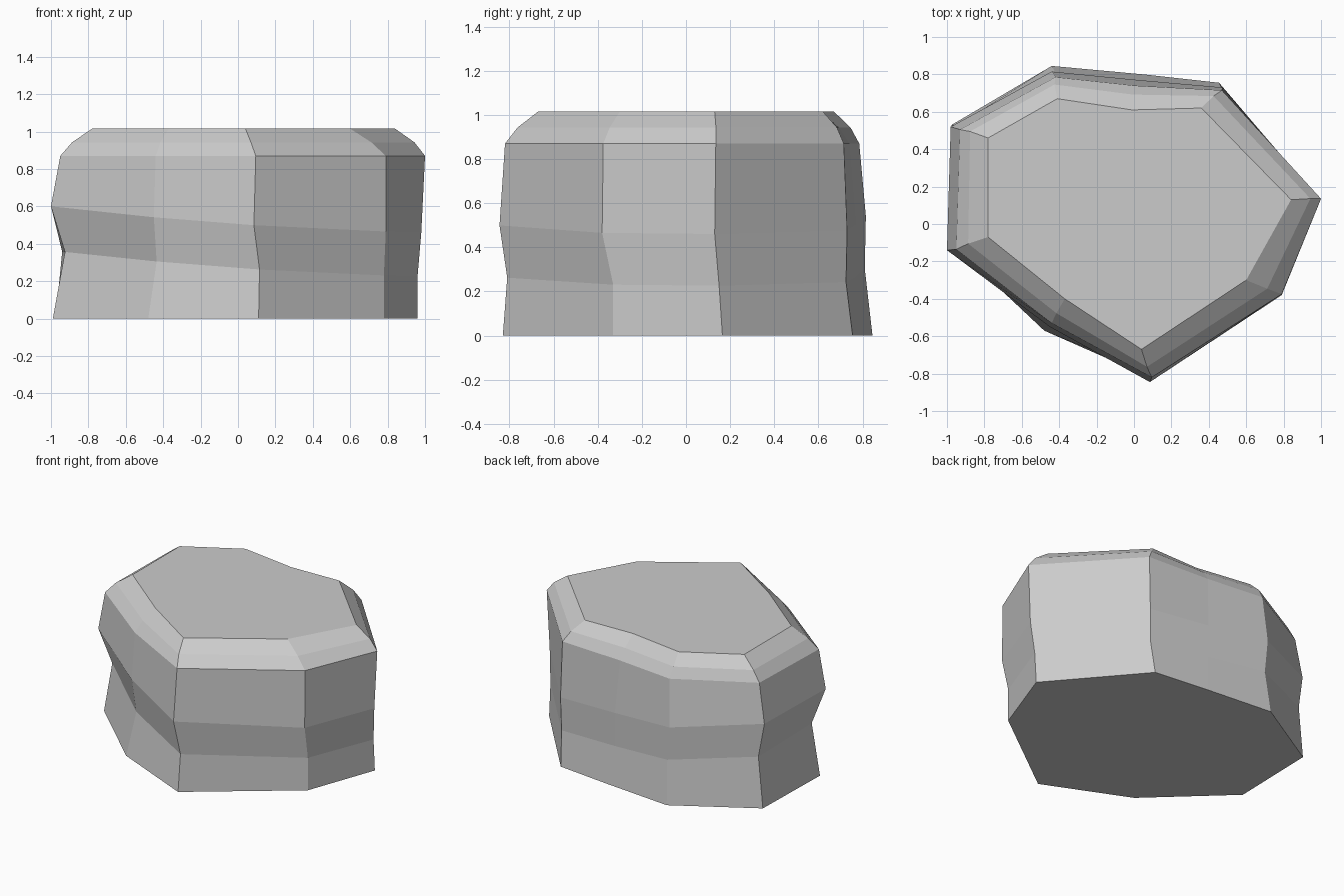
import bpy
import bmesh

# Remove the default object
default_cube = bpy.data.objects.get("Cube")
if default_cube:
    bpy.data.objects.remove(default_cube, do_unlink=True)


def make_material(name, colour):
    material = bpy.data.materials.new(name)
    material.use_nodes = True
    material.diffuse_color = colour
    for node in material.node_tree.nodes:
        if node.type == "BSDF_PRINCIPLED":
            node.inputs["Base Color"].default_value = colour
    return material


def flat_height(height):
    return lambda x: height


def sloping_height(height):
    # Strata rise gently towards the model's right side
    return lambda x: height - 0.07 * x + 0.025 * x * x


def outline(points, height):
    # Outline in hundredths, placed at the height of its stratum
    return [(x / 100, y / 100, height(x / 100)) for x, y in points]


def bevel_outline(lower, upper, bulge):
    # Slightly swollen ring halfway up the sloping shoulder
    return [((a[0] + b[0]) / 2 * bulge, (a[1] + b[1]) / 2 * bulge, (a[2] + b[2]) / 2)
            for a, b in zip(lower, upper)]


def loft_solid(name, outlines, material):
    bm = bmesh.new()
    rings = [[bm.verts.new(point) for point in ring] for ring in outlines]
    count = len(rings[0])
    for lower, upper in zip(rings, rings[1:]):
        for i in range(count):
            j = (i + 1) % count
            bm.faces.new((lower[i], lower[j], upper[j], upper[i]))
    bm.faces.new(list(reversed(rings[0])))
    bm.faces.new(rings[-1])
    bmesh.ops.recalc_face_normals(bm, faces=bm.faces[:])
    mesh = bpy.data.meshes.new(name)
    bm.to_mesh(mesh)
    bm.free()
    mesh.materials.append(material)
    rock = bpy.data.objects.new(name, mesh)
    bpy.context.collection.objects.link(rock)
    return rock


# Nine corners per outline, anticlockwise from the back right
base = outline([(-97.5, 53), (-99, -9), (-48, -57), (11, -83), (78, -33),
                (96, 16.5), (45.5, 75.5), (5, 80), (-44, 84.5)], flat_height(0))
waist = outline([(-94, 53), (-92.5, -9), (-43.5, -52), (11.5, -81), (78, -33),
                 (96, 15), (47, 72.5), (2, 77), (-42, 81)], sloping_height(0.27))
bulge = outline([(-98, 52), (-100, -14), (-45, -55), (8.5, -84.5), (79, -38),
                 (98, 13), (47.5, 73), (2, 77), (-44, 81.5)], sloping_height(0.505))
shoulder = outline([(-93, 50.5), (-95, -13.5), (-44, -53), (9.5, -82), (79, -37.5),
                    (100, 13.5), (47, 71.5), (0, 74), (-42, 78.5)], flat_height(0.87))
crown = outline([(-78, 46), (-78, -7), (-37, -40), (4, -67), (60, -30),
                 (84, 13), (36, 62), (-1, 61), (-41, 67)], flat_height(1.015))

# Boulder
stone = make_material("grey stone", (0.6, 0.6, 0.6, 1.0))
loft_solid("boulder",
           [base, waist, bulge, shoulder, bevel_outline(shoulder, crown, 1.025), crown],
           stone)
